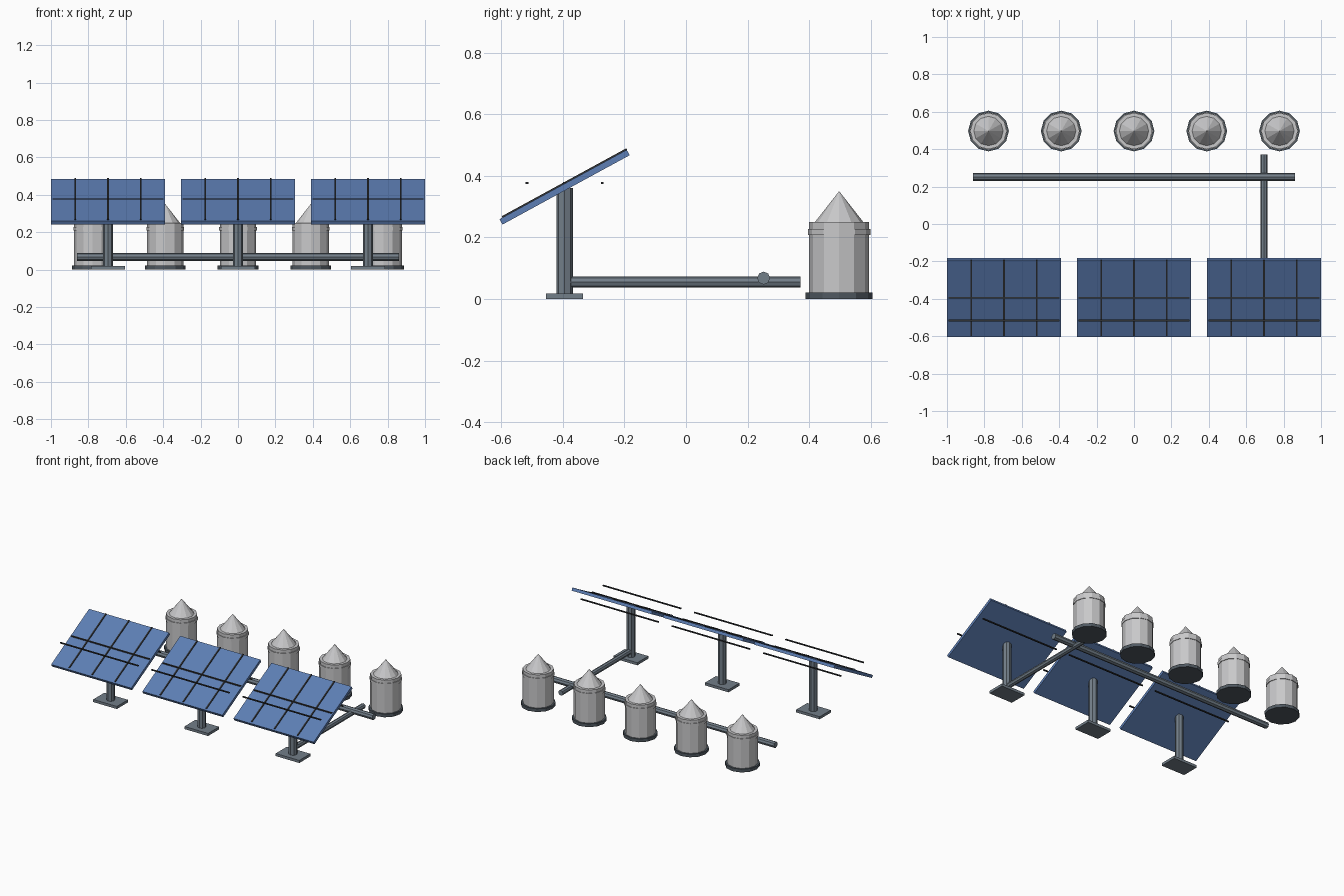
import bpy
from math import radians, pi

cube = bpy.data.objects.get("Cube")
if cube:
    bpy.data.objects.remove(cube, do_unlink=True)


def material(name, rgb):
    m = bpy.data.materials.new(name)
    m.use_nodes = True
    colour = (*rgb, 1)
    m.diffuse_color = colour
    m.node_tree.nodes["Principled BSDF"].inputs["Base Color"].default_value = colour
    return m


BLUE = material("panel blue", (0.11, 0.21, 0.46))
LIGHT = material("tank light grey", (0.58, 0.58, 0.59))
STEEL = material("steel grey", (0.17, 0.21, 0.25))
DARK = material("dark base grey", (0.08, 0.10, 0.12))
BLACK = material("grid black", (0.03, 0.032, 0.035))


def finish(name, mat):
    o = bpy.context.object
    o.name = name
    o.data.materials.append(mat)
    return o


def box(name, mat, loc, size, tilt=0):
    bpy.ops.mesh.primitive_cube_add(size=1, location=loc, rotation=(tilt, 0, 0))
    bpy.context.object.scale = size
    return finish(name, mat)


def tube(name, mat, loc, radius, length, sides, rot=(0, 0, 0), top=None):
    bpy.ops.mesh.primitive_cone_add(
        vertices=sides, radius1=radius, radius2=radius if top is None else top,
        depth=length, location=loc, rotation=rot)
    return finish(name, mat)


TILT = radians(28.6)
PANEL_Y, PANEL_Z = -0.394, 0.363

# Solar panels on posts
for side, x in (("right", -0.695), ("middle", 0), ("left", 0.695)):
    box(f"{side}_foot_plate", STEEL, (x, PANEL_Y, 0.009), (0.18, 0.12, 0.018))
    tube(f"{side}_post", STEEL, (x, PANEL_Y, 0.185), 0.027, 0.35, 8)
    box(f"{side}_panel", BLUE, (x, PANEL_Y, PANEL_Z), (0.61, 0.47, 0.02), TILT)
    # Sloping dividers lie on the panel
    for i in (-1, 0, 1):
        box(f"{side}_divider", BLACK, (x + i * 0.175, PANEL_Y, PANEL_Z + 0.013),
            (0.009, 0.46, 0.007), TILT)
        # Level cross rods share one height
        box(f"{side}_cross_rod", BLACK, (x, PANEL_Y + i * 0.122, PANEL_Z + 0.014),
            (0.595, 0.009, 0.007))

# Pipes
tube("feed_pipe", STEEL, (0.695, -0.009, 0.055), 0.018, 0.76, 8, (pi / 2, 0, 0))
tube("main_pipe", STEEL, (0, 0.252, 0.068), 0.021, 1.72, 8, (0, pi / 2, 0))

# Storage tanks
for i in range(-2, 3):
    x, y = i * 0.389, 0.497
    tube("tank_base", DARK, (x, y, 0.011), 0.109, 0.022, 12)
    tube("tank_body", LIGHT, (x, y, 0.13), 0.0975, 0.24, 12)
    tube("tank_band", LIGHT, (x, y, 0.218), 0.1015, 0.02, 12)
    tube("tank_roof", LIGHT, (x, y, 0.299), 0.08, 0.102, 12, top=0)
